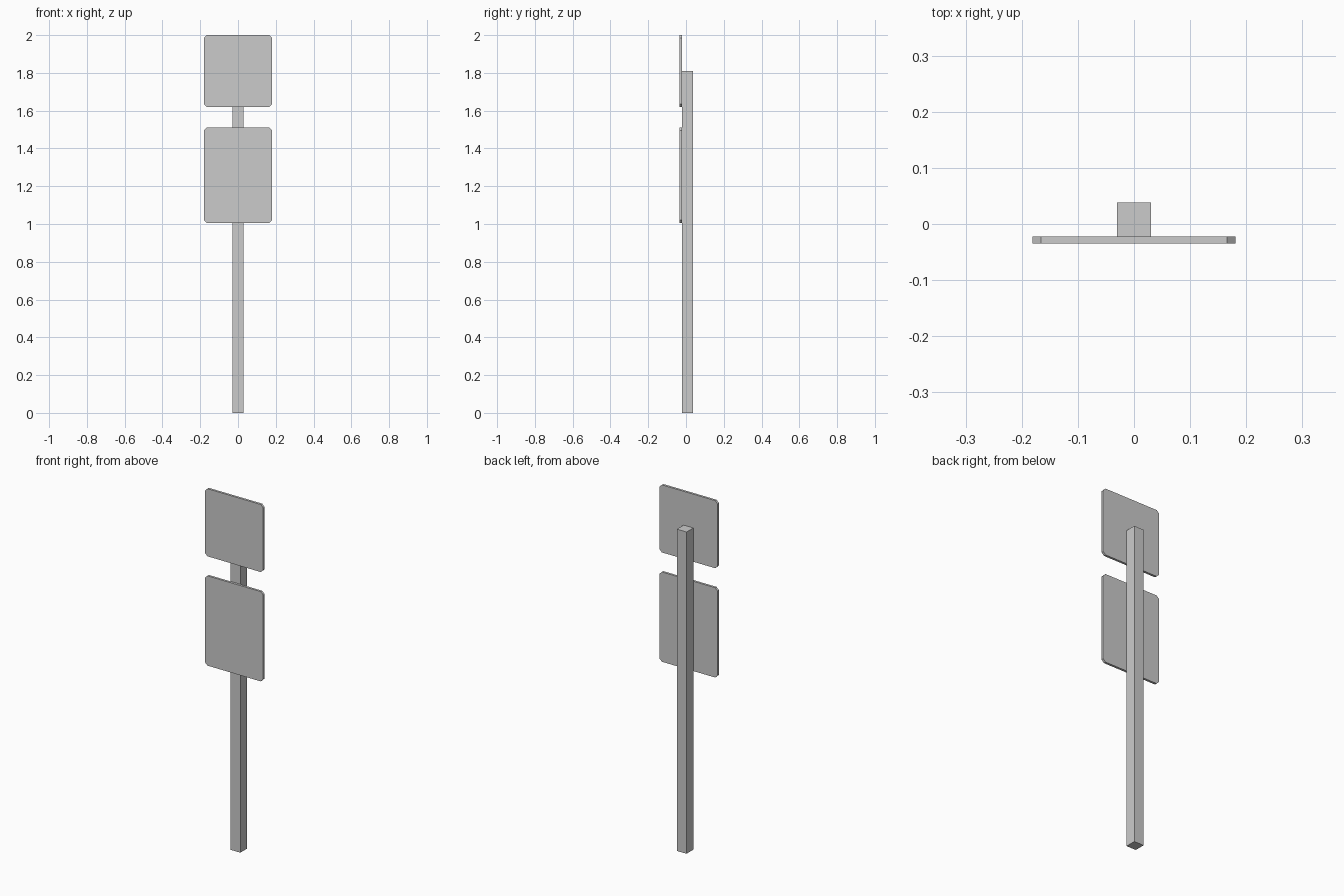
import bpy
import bmesh

cube = bpy.data.objects.get("Cube")
if cube:
    bpy.data.objects.remove(cube, do_unlink=True)

# Plain grey metal shared by all parts
grey = bpy.data.materials.new("grey_metal")
grey.use_nodes = True
colour = (0.6, 0.6, 0.6, 1)
grey.diffuse_color = colour
grey.node_tree.nodes["Principled BSDF"].inputs["Base Color"].default_value = colour


def box(name, low, high, corner=0):
    """Box between two corners, with its four edges along y optionally chamfered."""
    bm = bmesh.new()
    bmesh.ops.create_cube(bm, size=1)
    for v in bm.verts:
        v.co = [a + (c + 0.5) * (b - a) for a, b, c in zip(low, high, v.co)]
    if corner:
        edges = [e for e in bm.edges
                 if abs(e.verts[0].co.y - e.verts[1].co.y) > 0.001]
        bmesh.ops.bevel(bm, geom=edges, offset=corner, segments=1,
                        affect='EDGES')
    mesh = bpy.data.meshes.new(name)
    bm.to_mesh(mesh)
    bm.free()
    mesh.materials.append(grey)
    obj = bpy.data.objects.new(name, mesh)
    bpy.context.collection.objects.link(obj)
    return obj


# Square post
box("post", (-0.03, -0.022, 0), (0.03, 0.038, 1.81))

# Two sign plates fixed to the front of the post
for name, bottom, top in (("upper_plate", 1.62, 2.0), ("lower_plate", 1.005, 1.51)):
    box(name, (-0.181, -0.035, bottom), (0.181, -0.022, top), corner=0.015)
